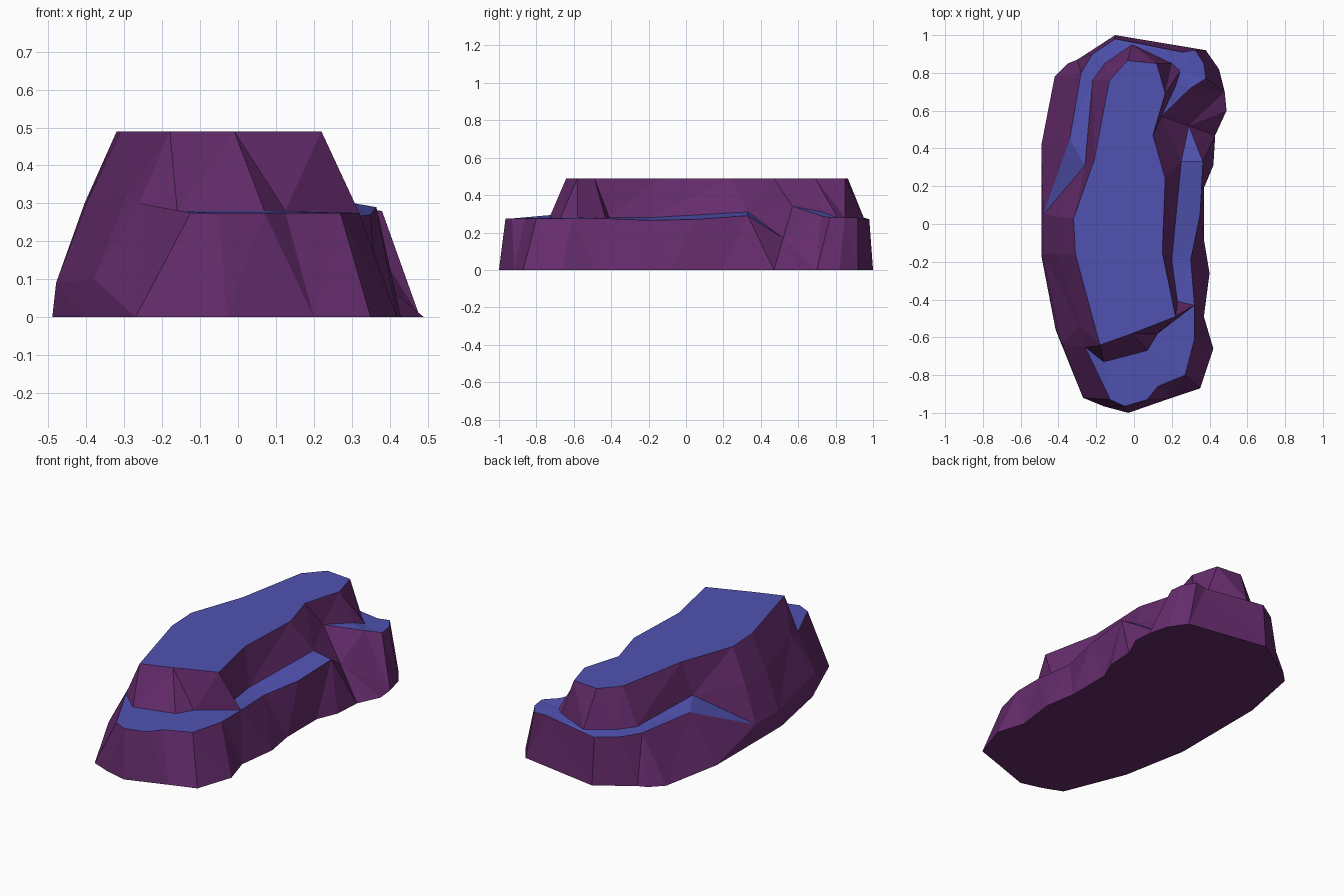
import bpy, bmesh
from mathutils import Vector
from math import atan2, pi

if "Cube" in bpy.data.objects:
    bpy.data.objects.remove(bpy.data.objects["Cube"])


def material(name, rgb):
    m = bpy.data.materials.new(name)
    m.diffuse_color = (*rgb, 1)
    m.use_nodes = True
    m.node_tree.nodes["Principled BSDF"].inputs["Base Color"].default_value = m.diffuse_color
    return m


def angle(v):
    # Angle around the elongated centre, starting at the front left corner
    return (atan2(v.co.y, 2 * v.co.x) + 2.35) % (2 * pi)


def ring(bm, points, z):
    # Points may carry their own height as a third value
    return [bm.verts.new(p if len(p) == 3 else (*p, z)) for p in points]


def bridge(bm, low, high):
    # Triangulated band between two outlines with different point counts
    i = j = 0
    n, m = len(low), len(high)
    while i < n or j < m:
        a, b = low[i % n], high[j % m]
        na, nb = low[(i + 1) % n], high[(j + 1) % m]
        ga = angle(na) + (2 * pi if i + 1 >= n else 0)
        gb = angle(nb) + (2 * pi if j + 1 >= m else 0)
        da = (na.co - b.co).length + 0.15 * abs(ga - gb) * (ga > gb)
        db = (nb.co - a.co).length + 0.15 * abs(ga - gb) * (gb > ga)
        if j >= m or (i < n and da <= db):
            bm.faces.new((a, na, b))
            i += 1
        else:
            bm.faces.new((a, nb, b))
            j += 1


# Outlines, counterclockwise from the front left
base = [(-.27, -.92), (-.16, -.965), (-.03, -1), (.2, -.92), (.35, -.87),
        (.42, -.66), (.37, -.49), (.4, -.26), (.37, -.08), (.37, .19),
        (.42, .31), (.43, .47), (.49, .6), (.48, .7), (.45, .82), (.38, .92),
        (-.1, 1), (-.3, .87), (-.35, .85), (-.42, .78), (-.49, .42),
        (-.49, -.17), (-.415, -.56)]
ledge_outer = [(-.26, -.65, .3), (-.125, -.93), (-.05, -.965), (.07, -.93),
               (.125, -.86), (.27, -.8), (.32, -.61), (.32, -.43),
               (.3, -.19, .265), (.35, .05, .27), (.365, .33, .29),
               (.29, .52, .17), (.3, .72, .29), (.38, .77, .28),
               (.37, .85, .28), (.325, .92, .28), (.255, .91),
               (-.1, .98, .27), (-.22, .9), (-.28, .8), (-.34, .45),
               (-.48, .05, .09), (-.48, -.16, .09), (-.38, -.635, .1)]
ledge_inner = [(-.26, -.65, .3), (-.16, -.73), (.07, -.67), (.125, -.58),
               (.32, -.43), (.23, -.41), (.2, -.19), (.25, .33, .31),
               (.145, .57, .34), (.22, .73, .31), (.245, .81), (.2, .85),
               (-.01, .95), (-.155, .85), (-.22, .76), (-.26, .31, .3),
               (-.405, .04, .3), (-.4, -.16, .3), (-.29, -.54, .33)]
plateau = [(-.18, -.64), (-.01, -.58), (.22, -.49), (.15, -.15), (.165, .24),
           (.1, .47), (.165, .69), (.12, .85), (-.035, .865), (-.13, .76),
           (-.21, .34), (-.32, .03), (-.31, -.16)]

# Stepped rock body
bm = bmesh.new()
rings = [ring(bm, base, 0), ring(bm, ledge_outer, .275),
         ring(bm, ledge_inner, .28), ring(bm, plateau, .49)]
for low, high in zip(rings, rings[1:]):
    bridge(bm, low, high)
bm.faces.new(rings[-1])
bm.faces.new(rings[0][::-1])
bmesh.ops.remove_doubles(bm, verts=bm.verts, dist=.012)
bmesh.ops.dissolve_degenerate(bm, edges=bm.edges, dist=.001)
bmesh.ops.recalc_face_normals(bm, faces=bm.faces)

# Blue on the level tops, purple on the cliffs
bm.normal_update()
for f in bm.faces:
    f.material_index = int(f.normal.z > .78)
mesh = bpy.data.meshes.new("cliff_rock")
bm.to_mesh(mesh)
bm.free()
mesh.materials.append(material("cliff_purple", (.13, .025, .15)))
mesh.materials.append(material("top_blue", (.08, .085, .44)))
rock = bpy.data.objects.new("cliff_rock", mesh)
bpy.context.collection.objects.link(rock)
